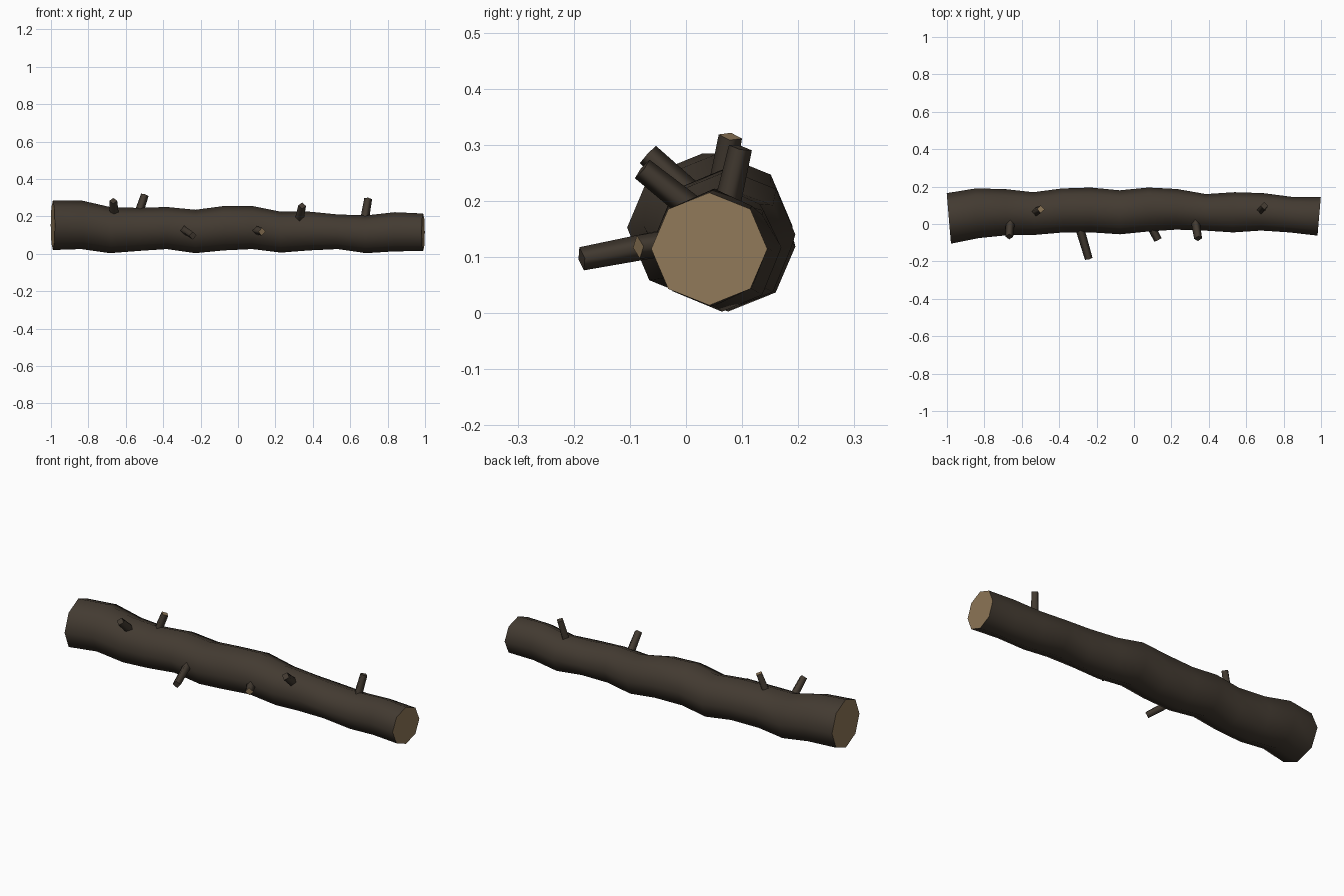
import bpy, bmesh, math
from mathutils import Vector

if "Cube" in bpy.data.objects:
    bpy.data.objects.remove(bpy.data.objects["Cube"])


def material(name, rgb):
    m = bpy.data.materials.new(name)
    m.use_nodes = True
    m.diffuse_color = (*rgb, 1)
    bsdf = m.node_tree.nodes["Principled BSDF"]
    bsdf.inputs["Base Color"].default_value = (*rgb, 1)
    bsdf.inputs["Roughness"].default_value = 0.9
    return m


bark = material("dark bark", (0.056, 0.043, 0.031))
wood = material("cut wood", (0.28, 0.19, 0.1))


def skin(name, rings, cut):
    """Tube through rings of points: smooth sides, flat ends."""
    bm = bmesh.new()
    loops = [[bm.verts.new(p) for p in ring] for ring in rings]
    n = len(loops[0])
    for a, b in zip(loops, loops[1:]):
        for i in range(n):
            j = (i + 1) % n
            bm.faces.new((a[i], a[j], b[j], b[i])).smooth = True
    for loop in (loops[0], loops[-1]):
        bm.faces.new(loop).material_index = 1 if cut else 0
    bmesh.ops.recalc_face_normals(bm, faces=bm.faces)
    me = bpy.data.meshes.new(name)
    bm.to_mesh(me)
    bm.free()
    me.materials.append(bark)
    me.materials.append(wood)
    ob = bpy.data.objects.new(name, me)
    bpy.context.collection.objects.link(ob)
    return ob


# Trunk: extents of evenly spaced octagonal rings
top = [.285, .285, .25, .245, .25, .235, .255, .255, .225, .225, .21, .205, .222, .215]
bottom = [.02, .025, .003, .015, .025, .003, .018, .025, .006, .018, .025, .003, .013, .014]
back = [.165, .19, .187, .17, .19, .195, .18, .195, .187, .16, .17, .165, .145, .145]
front = [-.105, -.075, -.06, -.058, -.045, -.045, -.055, -.04, -.03, -.035, -.045, -.035, -.045, -.062]

rings = []
for k, (t, b, r, f) in enumerate(zip(top, bottom, back, front)):
    x = -0.99 + 1.98 * k / (len(top) - 1)
    ring = []
    for i in range(8):
        a = i * math.pi / 4
        y = math.cos(a) * (r - f) / 2
        z = (t + b) / 2 + math.sin(a) * (t - b) / 2
        ring.append((x * (1 + 0.085 * y), y + (r + f) / 2, z))
    rings.append(ring)
skin("log_trunk", rings, True)


# Broken twig stubs
def stub(name, base, tip, cut):
    base, tip = Vector(base), Vector(tip)
    d = (tip - base).normalized()
    u = (Vector((1, 0, 0)) - d * d.x).normalized()
    v = d.cross(u)
    start = base - d * 0.03
    rings = [[c + r * (u * math.cos(i * math.pi / 2) + v * math.sin(i * math.pi / 2))
              for i in range(4)] for c, r in ((start, 0.024), (tip, 0.021))]
    skin(name, rings, cut)


stub("twig_stub_upper_front_right", (-.662, .0, .22), (-.667, -.068, .283), False)
stub("twig_stub_top_right", (-.525, .065, .235), (-.498, .079, .315), True)
stub("long_twig_front", (-.285, -.04, .125), (-.242, -.186, .097), False)
stub("twig_stub_front_left", (.10, -.03, .125), (.128, -.085, .118), True)
stub("twig_stub_upper_front_left", (.33, .0, .195), (.343, -.078, .257), False)
stub("twig_stub_top_left", (.68, .075, .20), (.696, .097, .295), False)
